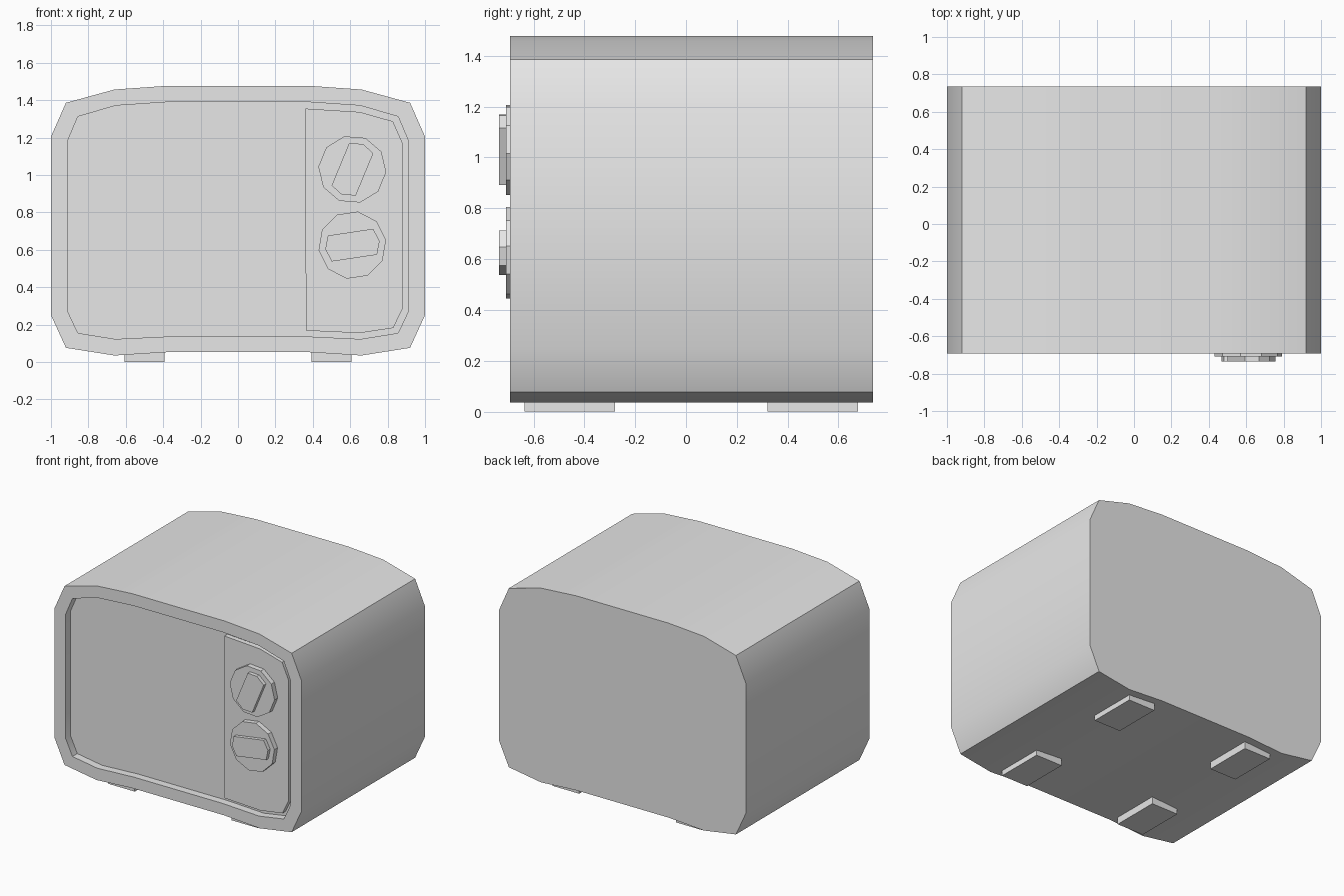
import bpy
import bmesh
import math

cube = bpy.data.objects.get("Cube")
if cube:
    bpy.data.objects.remove(cube, do_unlink=True)

# One plain grey for the whole model
grey = bpy.data.materials.new("light grey")
grey.use_nodes = True
colour = (0.8, 0.8, 0.8, 1)
grey.diffuse_color = colour
grey.node_tree.nodes["Principled BSDF"].inputs["Base Color"].default_value = colour


def mirrored(half):
    """Close a right-hand half outline (top to bottom) with its mirror image."""
    return half + [(-x, z) for x, z in reversed(half)]


def build(name, rings):
    """Skin (outline, y) rings in order and cap both ends."""
    bm = bmesh.new()
    loops = [[bm.verts.new((x, y, z)) for x, z in outline] for outline, y in rings]
    count = len(loops[0])
    for a, b in zip(loops, loops[1:]):
        for i in range(count):
            j = (i + 1) % count
            bm.faces.new((a[i], a[j], b[j], b[i]))
    bm.faces.new(loops[0])
    bm.faces.new(loops[-1])
    bmesh.ops.recalc_face_normals(bm, faces=bm.faces)
    mesh = bpy.data.meshes.new(name)
    bm.to_mesh(mesh)
    bm.free()
    mesh.materials.append(grey)
    obj = bpy.data.objects.new(name, mesh)
    bpy.context.collection.objects.link(obj)
    bpy.ops.object.select_all(action='DESELECT')
    obj.select_set(True)
    bpy.context.view_layer.objects.active = obj
    bpy.ops.object.shade_smooth_by_angle(angle=math.radians(30))
    return obj


def turned(points, angle, cx, cz):
    c, s = math.cos(angle), math.sin(angle)
    return [(cx + u * c - v * s, cz + u * s + v * c) for u, v in points]


# Casing with a recessed front
FRONT, FLOOR, BACK = -0.693, -0.637, 0.736
outer = mirrored([(0.375, 1.477), (0.66, 1.457), (0.92, 1.386), (1, 1.205),
                  (1, 0.251), (0.92, 0.076), (0.66, 0.035), (0.375, 0.053)])
inner = mirrored([(0.36, 1.391), (0.655, 1.371), (0.856, 1.312), (0.912, 1.18),
                  (0.912, 0.274), (0.856, 0.155), (0.655, 0.123), (0.36, 0.137)])
build("casing", [(outer, BACK), (outer, FRONT), (inner, FRONT), (inner, FLOOR)])

# Raised control panel
PANEL = -0.672
panel = [(0.36, 1.355), (0.65, 1.337), (0.828, 1.287), (0.88, 1.17),
         (0.88, 0.285), (0.83, 0.182), (0.65, 0.155), (0.363, 0.168)]
build("control_panel", [(panel, FLOOR), (panel, PANEL)])

# Two dials, each a ten-sided disc with a pointed grip
disc = [(0.182 * math.cos(math.tau * i / 10), 0.182 * math.sin(math.tau * i / 10))
        for i in range(10)]
grip = [(0.147, 0), (0.122, 0.07), (-0.122, 0.07),
        (-0.147, 0), (-0.122, -0.07), (0.122, -0.07)]
for label, z, degrees in (("upper", 1.03, 67.5), ("lower", 0.625, 8.5)):
    angle = math.radians(degrees)
    dial = turned(disc, angle, 0.611, z)
    handle = turned(grip, angle, 0.612, z)
    build(label + "_dial", [(dial, PANEL), (dial, -0.709)])
    build(label + "_dial_grip", [(handle, -0.709), (handle, -0.736)])

# Four feet
for side, x in (("left", 0.5), ("right", -0.5)):
    foot = [(x - 0.108, 0), (x + 0.108, 0), (x + 0.108, 0.06), (x - 0.108, 0.06)]
    for end, y in (("front", -0.457), ("back", 0.498)):
        build(f"{end}_{side}_foot", [(foot, y - 0.178), (foot, y + 0.178)])
